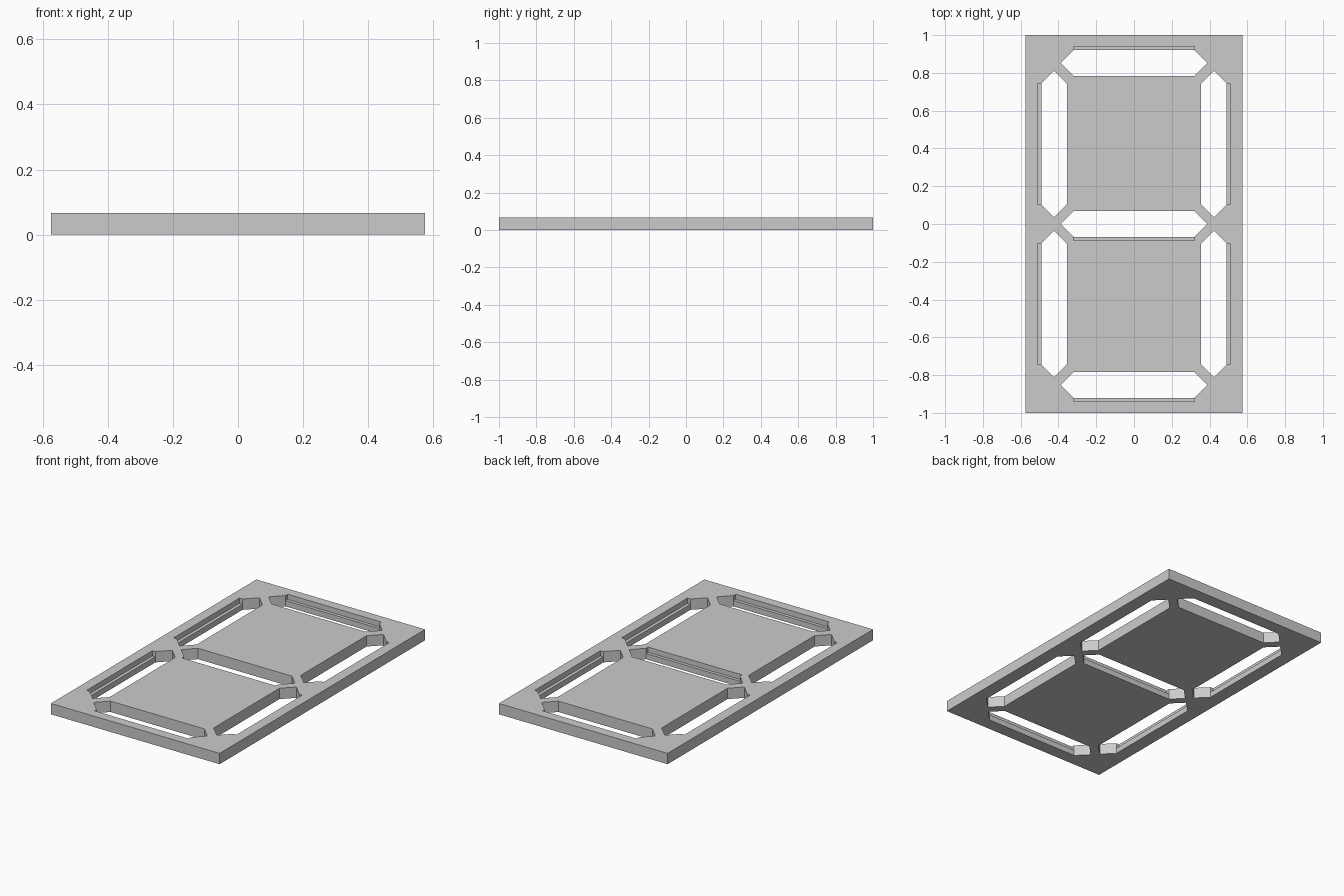
import bpy, bmesh
from mathutils import Matrix

if "Cube" in bpy.data.objects:
    bpy.data.objects.remove(bpy.data.objects["Cube"], do_unlink=True)

THICK = 0.067
LEDGE_Z = 0.035      # height of the small shelf beside each slot
SLOT_HALF = 0.068    # half width of a slot
LEDGE = 0.02         # width of the shelf

grey = bpy.data.materials.new("light grey")
grey.use_nodes = True
grey.diffuse_color = (0.6, 0.6, 0.6, 1)
grey.node_tree.nodes["Principled BSDF"].inputs["Base Color"].default_value = (0.6, 0.6, 0.6, 1)


def prism(bm, outline, z0, z1):
    """Extrude a flat outline upwards into a closed solid."""
    face = bm.faces.new([bm.verts.new((x, y, z0)) for x, y in outline])
    top = bmesh.ops.extrude_face_region(bm, geom=[face])["geom"]
    verts = [v for v in top if isinstance(v, bmesh.types.BMVert)]
    bmesh.ops.translate(bm, verts=verts, vec=(0, 0, z1 - z0))


def make_object(name, bm):
    bmesh.ops.recalc_face_normals(bm, faces=bm.faces)
    mesh = bpy.data.meshes.new(name)
    bm.to_mesh(mesh)
    bm.free()
    mesh.materials.append(grey)
    obj = bpy.data.objects.new(name, mesh)
    bpy.context.scene.collection.objects.link(obj)
    return obj


def rotated(points, cx, cy, angle):
    m = Matrix.Rotation(angle, 2)
    return [(cx + (m[0][0] * x + m[0][1] * y), cy + (m[1][0] * x + m[1][1] * y))
            for x, y in points]


# Slots: centre, half length to shoulder, half length to tip, turn of the shelf side
QUARTER = 1.5707963
slots = [(0, 0.852, 0.32, 0.387, 0),
         (0, 0, 0.32, 0.387, 2 * QUARTER),
         (0, -0.852, 0.32, 0.387, 2 * QUARTER)]
for sy in (1, -1):
    slots += [(0.423, sy * 0.424, 0.32, 0.388, -QUARTER),
              (-0.423, sy * 0.424, 0.32, 0.388, QUARTER)]

hole_bm, shelf_bm = bmesh.new(), bmesh.new()
for cx, cy, a, tip, turn in slots:
    w = SLOT_HALF
    hexagon = [(-tip, 0), (-a, -w), (a, -w), (tip, 0), (a, w), (-a, w)]
    recess = [(-a, 0), (a, 0), (a, w + LEDGE), (-a, w + LEDGE)]
    prism(hole_bm, rotated(hexagon, cx, cy, turn), -0.1, THICK + 0.1)
    prism(shelf_bm, rotated(recess, cx, cy, turn), LEDGE_Z, THICK + 0.1)

# Plate
plate_bm = bmesh.new()
prism(plate_bm, [(-0.575, -1), (0.575, -1), (0.575, 1), (-0.575, 1)], 0, THICK)
plate = make_object("segment_plate", plate_bm)

# Cut the slots and shelves, then bake the result
cutters = [make_object("slot_cutter", hole_bm), make_object("shelf_cutter", shelf_bm)]
for cutter in cutters:
    cutter.hide_render = True
    mod = plate.modifiers.new(cutter.name, "BOOLEAN")
    mod.operation = "DIFFERENCE"
    mod.solver = "EXACT"
    mod.object = cutter

bpy.context.view_layer.update()
baked = bpy.data.meshes.new_from_object(
    plate.evaluated_get(bpy.context.evaluated_depsgraph_get()))
plate.modifiers.clear()
plate.data = baked
for cutter in cutters:
    bpy.data.objects.remove(cutter, do_unlink=True)
